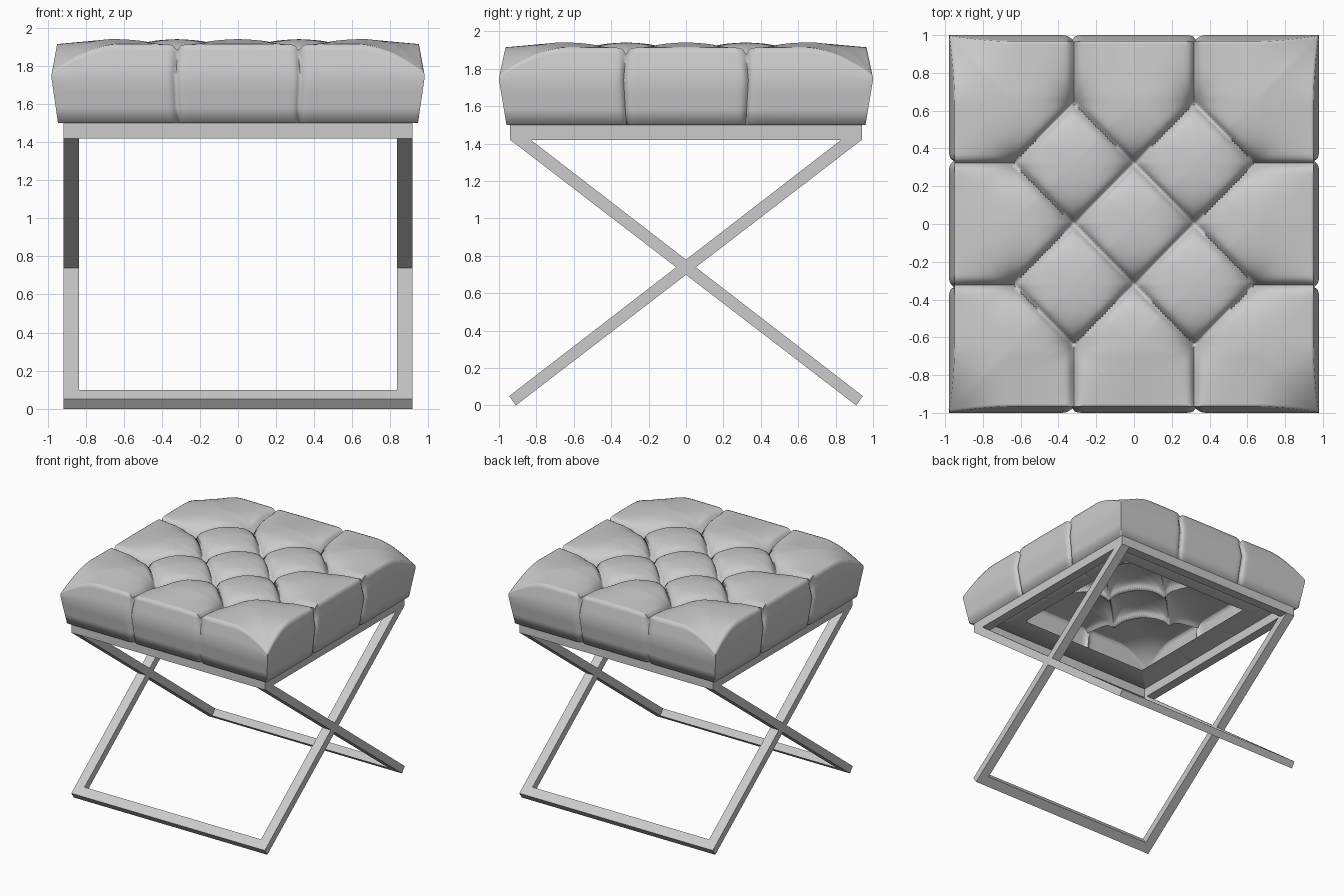
import bpy, bmesh, math
from mathutils import Vector

if "Cube" in bpy.data.objects:
    bpy.data.objects.remove(bpy.data.objects["Cube"])


def finish(name, bm, angle=None):
    bmesh.ops.recalc_face_normals(bm, faces=bm.faces)
    me = bpy.data.meshes.new(name)
    bm.to_mesh(me)
    bm.free()
    ob = bpy.data.objects.new(name, me)
    bpy.context.collection.objects.link(ob)
    if angle:
        bpy.ops.object.select_all(action='DESELECT')
        ob.select_set(True)
        bpy.context.view_layer.objects.active = ob
        bpy.ops.object.shade_smooth_by_angle(angle=math.radians(angle))
    return ob


def prism(bm, profile, x0, x1):
    """Extrude a (y, z) profile along x."""
    a = [bm.verts.new((x0, y, z)) for y, z in profile]
    b = [bm.verts.new((x1, y, z)) for y, z in profile]
    bm.faces.new(a)
    bm.faces.new(b[::-1])
    n = len(a)
    for i in range(n):
        bm.faces.new((a[i], a[(i + 1) % n], b[(i + 1) % n], b[i]))


# Crossed leg frames: two slanted legs joined by a foot bar
leg = [(-0.91, 0), (0.94, 1.42), (0.83, 1.42), (-0.945, 0.05)]
foot = [(-0.91, 0), (-0.846, 0.049), (-0.881, 0.099), (-0.945, 0.05)]
for name, s in (("front_foot_leg_frame", 1), ("back_foot_leg_frame", -1)):
    bm = bmesh.new()
    for prof, x0, x1 in ((leg, -0.915, -0.835), (leg, 0.835, 0.915), (foot, -0.835, 0.835)):
        prism(bm, [(y * s, z) for y, z in prof], x0, x1)
    finish(name, bm)


# Square rail under the cushion
def box_profile(y0, y1, z0, z1):
    return [(y0, z0), (y1, z0), (y1, z1), (y0, z1)]


bm = bmesh.new()
for s in (-1, 1):
    prism(bm, box_profile(s * 0.94, s * 0.86, 1.42, 1.5), -0.915, 0.915)
    prism(bm, box_profile(-0.86, 0.86, 1.42, 1.5), s * 0.915, s * 0.835)
finish("seat_rail", bm)

# Tufting pattern for one quadrant (repeated by symmetry)
P = 0.32
tufts = [(1, 0), (0, 1), (2, 1), (1, 2)]
seams = [((1, 0), (0, 1)), ((0, 1), (1, 2)), ((1, 0), (2, 1)),
         ((1, 2), (2, 1)), ((2, 1), (3.3, 1)), ((1, 2), (1, 3.3))]
tufts = [Vector(t) * P for t in tufts]
seams = [(Vector(a) * P, Vector(b) * P) for a, b in seams]


def seam_distance(p):
    best = 9.0
    for a, b in seams:
        d = b - a
        k = max(0.0, min(1.0, (p - a).dot(d) / d.length_squared))
        best = min(best, (p - a - d * k).length)
    return best


def top_point(s, t):
    cs, ct = (max(0.0, abs(v) - 0.65) / 0.35 for v in (s, t))
    c = (cs * ct) ** 2
    x, y = s * (0.95 + 0.028 * c), t * (0.965 + 0.033 * c)
    p = Vector((abs(x), abs(y)))
    d = seam_distance(p)
    r = min((p - q).length for q in tufts)
    m = max(abs(s), abs(t))
    z = 1.915 + 0.028 * min(1.0, (1 - m) / 0.3) - 0.155 * c
    groove = math.exp(-d / 0.012)
    z -= 0.04 * groove + 0.035 * (1 - m ** 8) * math.exp(-d / 0.06)
    z -= 0.10 * math.exp(-r / 0.08)
    return Vector((x, y, z)), groove


# Tufted cushion: puffed top, bulging walls, open-centred base
N = 150
bm = bmesh.new()
grid, info = [], {}
for i in range(N + 1):
    row = []
    for j in range(N + 1):
        s, t = 2 * i / N - 1, 2 * j / N - 1
        co, g = top_point(s, t)
        v = bm.verts.new(co)
        info[(i, j)] = (s, t, co, g)
        row.append(v)
    grid.append(row)
for i in range(N):
    for j in range(N):
        bm.faces.new((grid[i][j], grid[i + 1][j], grid[i + 1][j + 1], grid[i][j + 1]))

rim = ([(i, 0) for i in range(N)] + [(N, j) for j in range(N)]
       + [(i, N) for i in range(N, 0, -1)] + [(0, j) for j in range(N, 0, -1)])


def wall_point(key, level):
    s, t, top, g = info[key]
    mid = Vector((0.98 * s, 1.0 * t, 1.74))
    low = Vector((0.945 * s, 0.96 * t, 1.5))
    if level > 2:
        return Vector((0.62 * s, 0.64 * t, 1.5))
    p = top.lerp(mid, level) if level <= 1 else mid.lerp(low, level - 1)
    if abs(s) == 1:
        p.x -= s * 0.03 * g
    if abs(t) == 1:
        p.y -= t * 0.03 * g
    return p


ring = [grid[i][j] for i, j in rim]
for level in (0.2, 0.6, 1.0, 1.3, 1.65, 2.0, 3.0):
    new = [bm.verts.new(wall_point(k, level)) for k in rim]
    n = len(ring)
    for i in range(n):
        bm.faces.new((ring[i], ring[(i + 1) % n], new[(i + 1) % n], new[i]))
    ring = new
finish("tufted_cushion", bm, 84)
